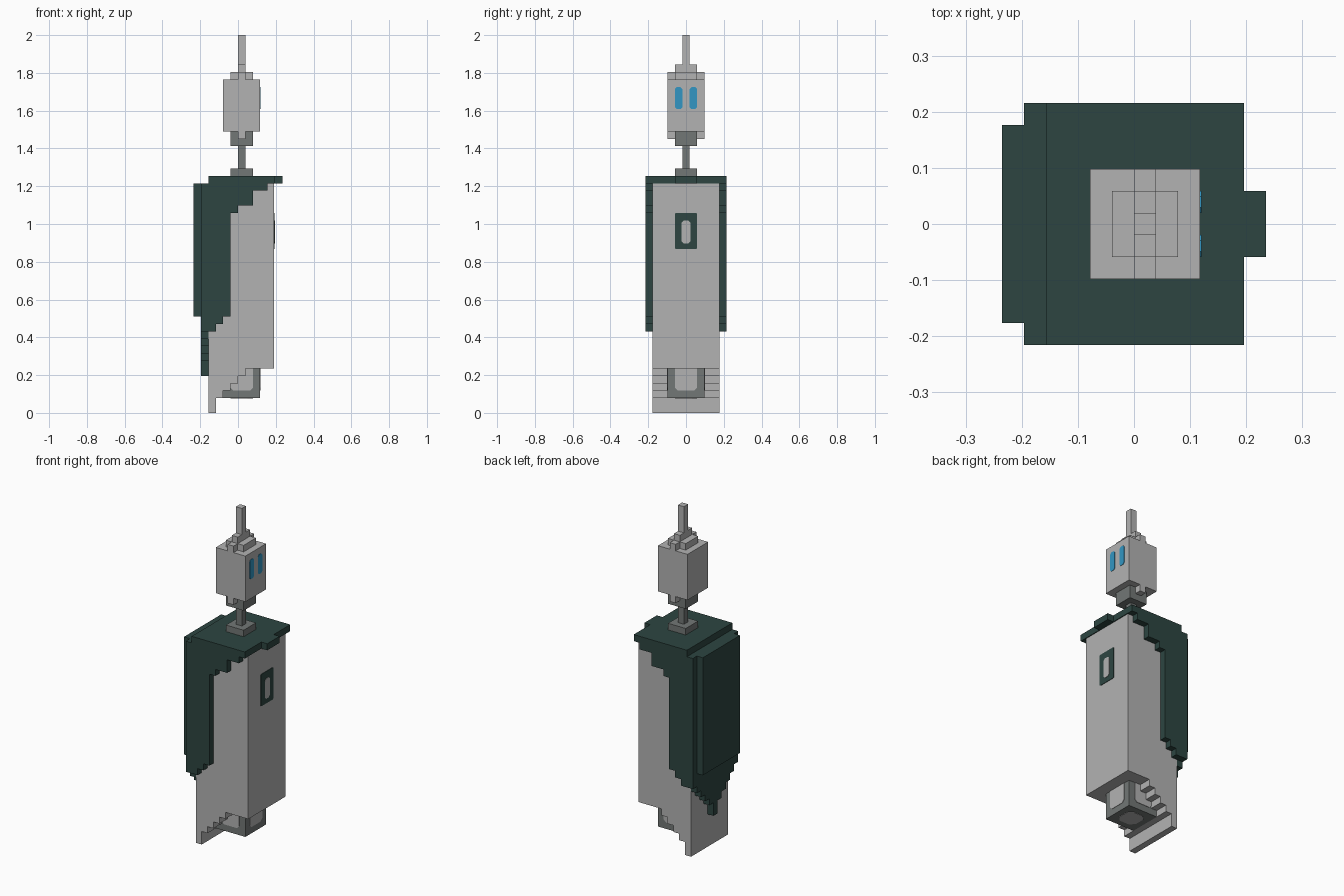
import bpy
import bmesh
from mathutils import Vector

cube = bpy.data.objects.get("Cube")
if cube:
    bpy.data.objects.remove(cube, do_unlink=True)

U = 2 / 51  # one block


def material(name, rgb):
    m = bpy.data.materials.new(name)
    m.use_nodes = True
    colour = (*rgb, 1)
    m.diffuse_color = colour
    m.node_tree.nodes["Principled BSDF"].inputs["Base Color"].default_value = colour
    return m


LIGHT = material("light grey", (0.45, 0.45, 0.45))
DARK = material("dark grey", (0.17, 0.185, 0.18))
GREEN = material("deep green", (0.026, 0.06, 0.053))
BLUE = material("eye blue", (0.032, 0.305, 0.546))


def prism(name, outline, axis, lo, hi, mat):
    """Extrude a 2D outline (in blocks) along an axis from lo to hi."""
    place = {"x": lambda a, b, d: (d, a, b),
             "y": lambda a, b, d: (a, d, b),
             "z": lambda a, b, d: (a, b, d)}[axis]
    bm = bmesh.new()
    face = bm.faces.new([bm.verts.new(Vector(place(a, b, lo)) * U) for a, b in outline])
    new = bmesh.ops.extrude_face_region(bm, geom=[face])["geom"]
    shift = Vector(place(0, 0, hi - lo)) * U
    bmesh.ops.translate(bm, vec=shift, verts=[v for v in new if isinstance(v, bmesh.types.BMVert)])
    bmesh.ops.recalc_face_normals(bm, faces=bm.faces)
    mesh = bpy.data.meshes.new(name)
    bm.to_mesh(mesh)
    bm.free()
    mesh.materials.append(mat)
    obj = bpy.data.objects.new(name, mesh)
    bpy.context.collection.objects.link(obj)
    return obj


def box(name, x, y, z, mat):
    rect = [(x[0], y[0]), (x[1], y[0]), (x[1], y[1]), (x[0], y[1])]
    return prism(name, rect, "z", z[0], z[1], mat)


def cut_rect(a0, a1, b0, b1, c):
    """Rectangle with its corners cut off."""
    return [(a0 + c, b0), (a1 - c, b0), (a1, b0 + c), (a1, b1 - c),
            (a1 - c, b1), (a0 + c, b1), (a0, b1 - c), (a0, b0 + c)]


def stairs(columns):
    """Points of a stepped edge from (start, end, height) columns."""
    return [p for s, e, h in columns for p in ((s, h), (e, h))]


# Body with a stepped underside
under = stairs([(-4, -3, 0), (-3, -2, 2), (-2, -1, 3), (-1, 0, 4), (0, 1, 5), (1, 4.88, 6)])
prism("body", under + [(4.88, 31), (-4, 31)], "y", -4.5, 4.5, LIGHT)

# Chest emblem: dark plate with a light slot
prism("chest_emblem", cut_rect(-1.5, 1.5, 22.1, 27, 0.12), "x", 4.86, 4.95, GREEN)
prism("emblem_slot", cut_rect(-0.58, 0.58, 22.85, 25.95, 0.28), "x", 4.9, 5, LIGHT)

# Thruster block with light panels on its sides and underside
box("thruster", (-2, 3), (-2.5, 2.5), (2, 6), DARK)
T = 0.06
for x, name in ((3, "front"), (-2, "back")):
    prism("thruster_panel_" + name, cut_rect(-1.5, 1.5, 3, 6.4, 0.4), "x", x - T, x + T, LIGHT)
for y, name in ((-2.5, "right"), (2.5, "left")):
    prism("thruster_panel_" + name, cut_rect(-1, 2, 3, 6.4, 0.4), "y", y - T, y + T, LIGHT)
prism("thruster_panel_under", cut_rect(-1, 2, -1.5, 1.5, 0.7), "z", 2 - T, 2 + T, LIGHT)

# Cape: top plate, clasp, side drapes and two back layers
box("cape_top", (-4, 5), (-5.5, 5.5), (31, 32), GREEN)
box("cape_clasp", (5, 6), (-1.5, 1.5), (31, 32), GREEN)
hem = stairs([(-4, -3, 11), (-3, -2, 12), (-2, -1, 13)])
front_edge = stairs([(-1, 0, 27), (0, 2, 28), (2, 4, 30)])
for lo, name in ((-5.5, "right"), (4.5, "left")):
    prism("cape_side_" + name, hem + front_edge + [(4, 31), (-4, 31)], "y", lo, lo + 1, GREEN)
half = [(0.5, 5)]
for k in range(5):
    half += [(0.5 + k, 7 + k), (1.5 + k, 7 + k)]
half.append((5.5, 31))
prism("cape_back", half + [(-y, z) for y, z in reversed(half)], "x", -5, -4, GREEN)
box("cape_outer_back", (-6, -5), (-4.5, 4.5), (13, 31), GREEN)

# Neck
box("neck_base", (-1, 2), (-1.5, 1.5), (32, 33), DARK)
box("neck_rod", (0, 1), (-0.5, 0.5), (33, 36), DARK)
box("chin_block", (-1, 2), (-1.5, 1.5), (36, 38), DARK)

# Head, crown tiers and antenna
box("head", (-2, 3), (-2.5, 2.5), (38, 45), LIGHT)
box("crown", (-1, 2), (-1.5, 1.5), (45, 46), LIGHT)
box("crown_ridge", (0, 1), (-1.5, 1.5), (46, 47), LIGHT)
box("antenna", (0, 1), (-0.5, 0.5), (47, 51), LIGHT)
for s, name in ((-1, "right"), (1, "left")):
    y = sorted((s * 1.5, s * 2.5))
    box("ear_top_" + name, (0, 1), y, (45, 46), LIGHT)
    box("ear_bottom_" + name, (0, 1), y, (37, 38), LIGHT)
    a, b = sorted((s * 0.5, s * 1.5))
    prism("eye_" + name, cut_rect(a, b, 41, 44, 0.25), "x", 2.95, 3.06, BLUE)
